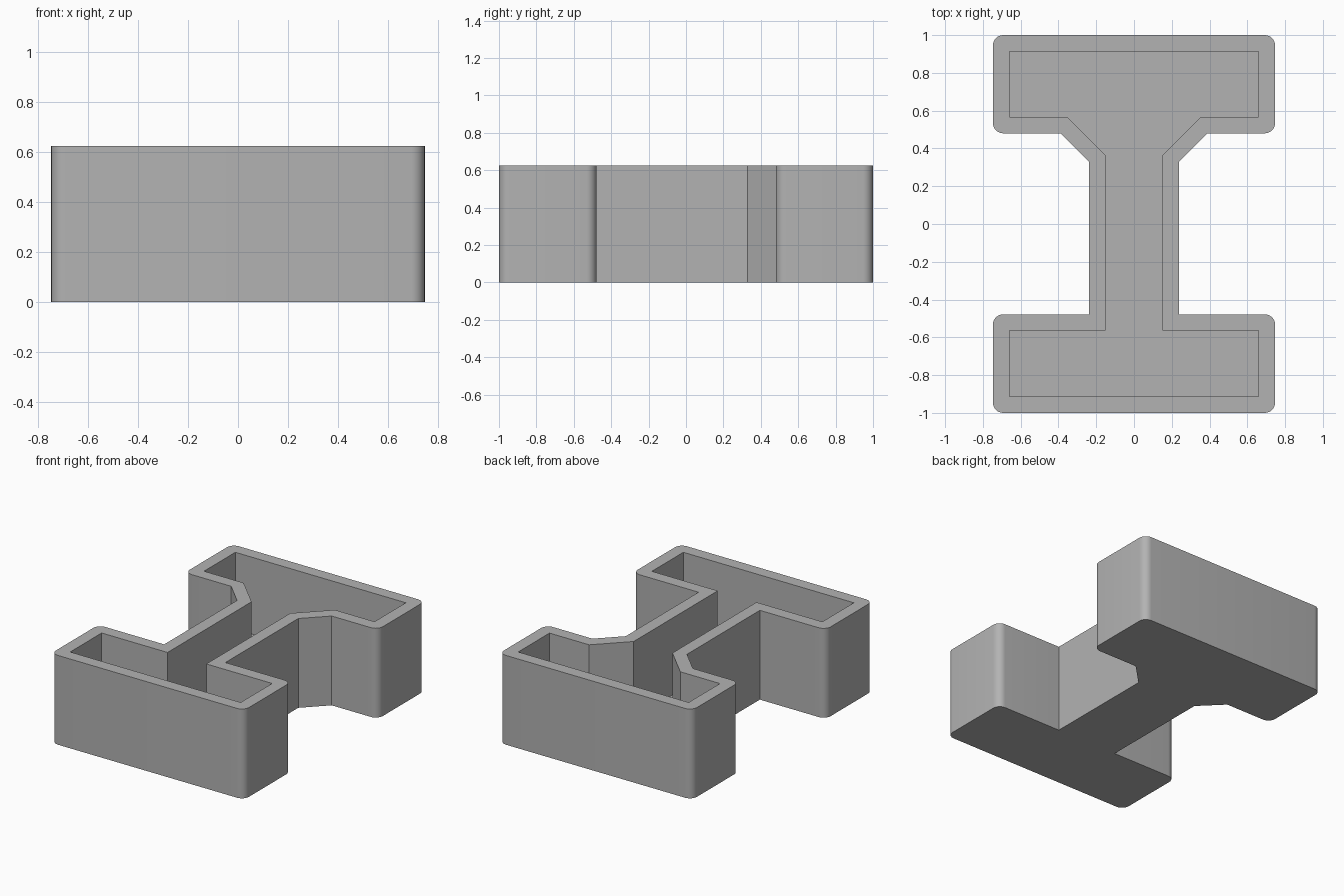
import bpy
import bmesh

cube = bpy.data.objects.get("Cube")
if cube:
    bpy.data.objects.remove(cube, do_unlink=True)

HEIGHT = 0.625
WALL = 0.087
FLOOR = 0.087
CORNER = 0.055

# Plain grey material
grey = bpy.data.materials.new("grey")
grey.use_nodes = True
colour = (0.45, 0.45, 0.45, 1)
grey.diffuse_color = colour
grey.node_tree.nodes["Principled BSDF"].inputs["Base Color"].default_value = colour

# Right half of the outline, front to back, mirrored into a closed loop
half = [(0.747, -1), (0.747, -0.478), (0.237, -0.478),
        (0.237, 0.328), (0.389, 0.48), (0.747, 0.48), (0.747, 1)]
outline = half + [(-x, y) for x, y in reversed(half)]

bm = bmesh.new()
base = bm.faces.new([bm.verts.new((x, y, 0)) for x, y in outline])

# Raise the outline into a solid block
raised = bmesh.ops.extrude_face_region(bm, geom=[base], use_keep_orig=True)["geom"]
bmesh.ops.translate(bm, vec=(0, 0, HEIGHT),
                    verts=[g for g in raised if isinstance(g, bmesh.types.BMVert)])
bmesh.ops.recalc_face_normals(bm, faces=bm.faces[:])

# Inset the top for an even wall, then sink it to the floor
top = max(bm.faces, key=lambda f: f.calc_center_median().z)
bmesh.ops.inset_individual(bm, faces=[top], thickness=WALL, use_even_offset=True)
bmesh.ops.inset_individual(bm, faces=[top], thickness=0, depth=FLOOR - HEIGHT)

# Round the upright outer corners of both wide ends
corners = [e for e in bm.edges
           if abs(e.verts[0].co.z - e.verts[1].co.z) > 0.6
           and abs(e.verts[0].co.x) > 0.7]
bmesh.ops.bevel(bm, geom=corners, offset=CORNER, segments=8,
                profile=0.5, affect='EDGES')

mesh = bpy.data.meshes.new("tray")
bm.to_mesh(mesh)
bm.free()
mesh.materials.append(grey)
tray = bpy.data.objects.new("tray", mesh)
bpy.context.collection.objects.link(tray)

# Smooth the rounded corners, keep the rest crisp
bpy.context.view_layer.objects.active = tray
tray.select_set(True)
bpy.ops.object.shade_smooth_by_angle(angle=0.5)
